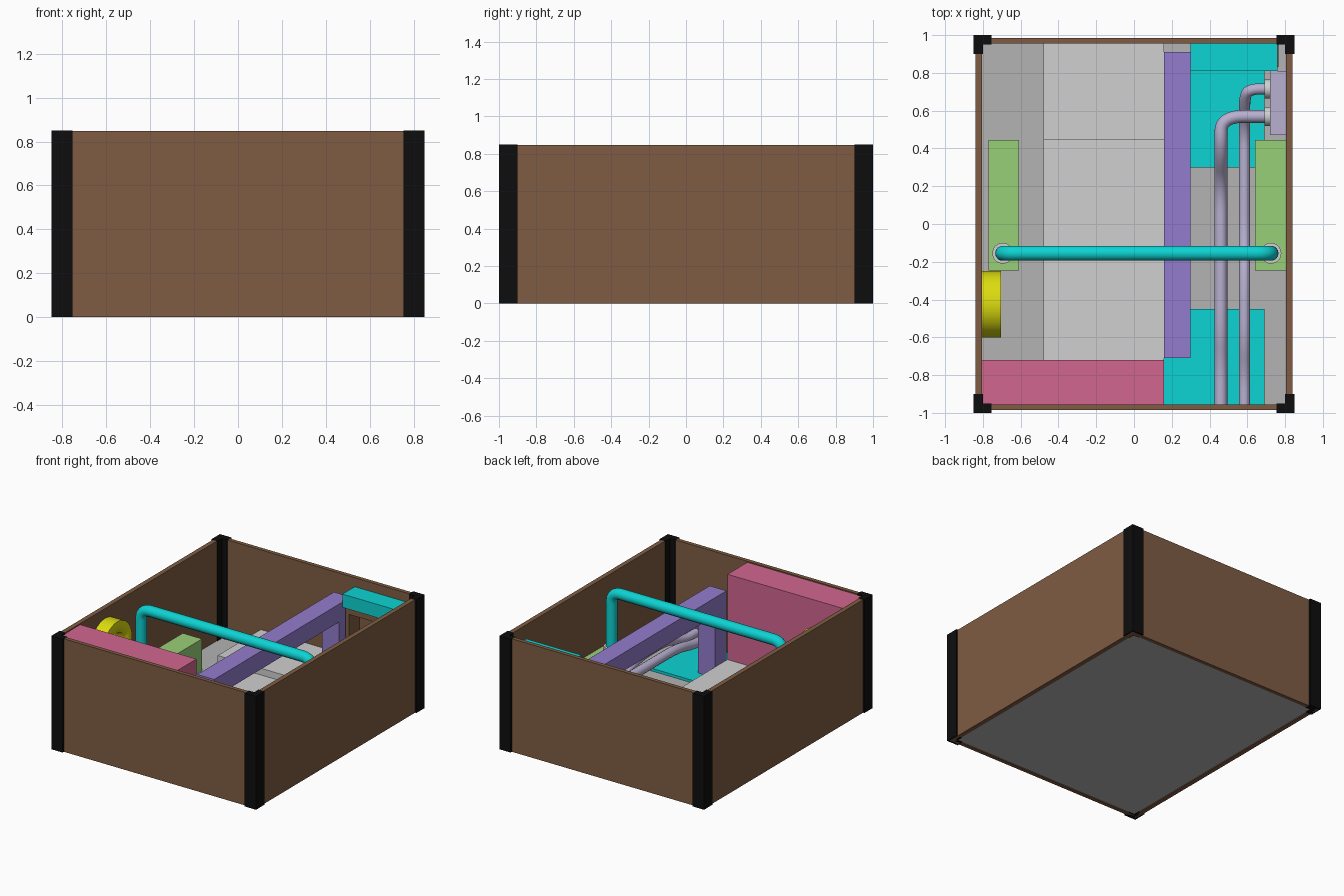
import bpy, bmesh, math
from mathutils import Vector, Matrix

if "Cube" in bpy.data.objects:
    bpy.data.objects.remove(bpy.data.objects["Cube"], do_unlink=True)


def material(name, hex_code):
    rgb = [int(hex_code[i:i + 2], 16) / 255 for i in (0, 2, 4)]
    col = [c / 12.92 if c < 0.04 else ((c + 0.055) / 1.055) ** 2.4 for c in rgb] + [1]
    m = bpy.data.materials.new(name)
    m.use_nodes = True
    m.diffuse_color = col
    m.node_tree.nodes["Principled BSDF"].inputs["Base Color"].default_value = col
    return m


brown = material("brown panel", "7f5c43")
black = material("black corner", "0d0d0d")
pink = material("pink", "d2668f")
purple = material("purple", "937ccd")
green = material("green", "99d078")
cyan = material("cyan", "0dd3d3")
lilac = material("lilac metal", "b8b0d0")
yellow = material("yellow", "dcdc10")
pale = material("pale grey", "d0d0d0")
grey = material("floor grey", "b3b3b3")


def add_mesh(name, bm, mat):
    me = bpy.data.meshes.new(name)
    bm.to_mesh(me)
    bm.free()
    me.materials.append(mat)
    ob = bpy.data.objects.new(name, me)
    bpy.context.collection.objects.link(ob)
    return ob


def smooth(ob):
    bpy.ops.object.select_all(action='DESELECT')
    ob.select_set(True)
    bpy.context.view_layer.objects.active = ob
    bpy.ops.object.shade_smooth_by_angle(angle=math.radians(40))


def box(name, mat, x, y, z):
    """Box from (min, max) pairs."""
    bm = bmesh.new()
    bmesh.ops.create_cube(bm, size=1)
    for v in bm.verts:
        v.co = [p[0] + (c + 0.5) * (p[1] - p[0]) for p, c in zip((x, y, z), v.co)]
    return add_mesh(name, bm, mat)


def cylinder(name, mat, centre, radius, depth, axis='Z'):
    bm = bmesh.new()
    turn = Matrix.Rotation(math.pi / 2, 4, 'Y') if axis == 'X' else Matrix()
    bmesh.ops.create_cone(bm, cap_ends=True, segments=32, radius1=radius, radius2=radius,
                          depth=depth, matrix=Matrix.Translation(centre) @ turn)
    ob = add_mesh(name, bm, mat)
    smooth(ob)
    return ob


def tube(name, mat, points, radius, bend):
    """Round tube along a path whose corners are rounded."""
    pts = [Vector(p) for p in points]
    path = [pts[0]]
    for a, b, c in zip(pts, pts[1:], pts[2:]):
        p = b + (a - b).normalized() * min(bend, (a - b).length * 0.48)
        q = b + (c - b).normalized() * min(bend, (c - b).length * 0.48)
        for i in range(9):
            t = i / 8
            path.append(p * (1 - t) ** 2 + b * 2 * t * (1 - t) + q * t * t)
    path.append(pts[-1])
    cu = bpy.data.curves.new(name, 'CURVE')
    cu.dimensions = '3D'
    cu.bevel_depth = radius
    cu.bevel_resolution = 5
    cu.use_fill_caps = True
    sp = cu.splines.new('POLY')
    sp.points.add(len(path) - 1)
    for s, p in zip(sp.points, path):
        s.co = (*p, 1)
    ob = bpy.data.objects.new(name, cu)
    bpy.context.collection.objects.link(ob)
    bpy.ops.object.select_all(action='DESELECT')
    ob.select_set(True)
    bpy.context.view_layer.objects.active = ob
    bpy.ops.object.convert(target='MESH')
    bpy.context.object.data.materials.clear()
    bpy.context.object.data.materials.append(mat)
    smooth(bpy.context.object)


def span(side, a, b):
    return tuple(sorted((side * a, side * b)))


# Open crate: floor, four walls and L-shaped corner posts
H = 0.85
box("floor", grey, (-.81, .81), (-.96, .96), (.005, .1))
for s, lr, fb in ((-1, "right", "front"), (1, "left", "back")):
    box(lr + "_wall", brown, span(s, .805, .84), (-.985, .985), (0, H - .002))
    box(fb + "_wall", brown, (-.805, .805), span(s, .955, .985), (0, H - .002))
    for t, end in ((-1, "front"), (1, "back")):
        post = f"{end}_{lr}_post"
        box(post + "_side", black, span(s, .8, .85), span(t, .9, 1), (0, H))
        box(post + "_end", black, span(s, .755, .8), span(t, .95, 1), (0, H))

# Floor blocks and the tall front locker
box("front_slab", pale, (-.48, .16), (-.72, .445), (.1, .2))
box("back_slab", pale, (-.48, .16), (.445, .955), (.1, .25))
box("front_locker", pink, (-.81, .16), (-.955, -.72), (.1, .84))
box("front_tray", cyan, (.16, .69), (-.955, -.45), (.1, .12))
box("back_tray", cyan, (.3, .69), (.3, .955), (.1, .12))

# Purple trestle
box("trestle_beam", purple, (.16, .3), (-.71, .91), (.585, .72))
for name, y in (("front", (-.71, -.57)), ("back", (.77, .91))):
    box("trestle_leg_" + name, purple, (.16, .3), y, (.1, .585))

# Back shelf on a brown frame
box("shelf", cyan, (.3, .76), (.81, .955), (.68, .78))
for x in (.31, .735):
    box("shelf_support", brown, (x, x + .03), (.83, .955), (.1, .68))
box("shelf_rail", brown, (.34, .735), (.83, .86), (.63, .68))

# Green side blocks, collars and the hoop that bridges them
box("right_block", green, (-.77, -.61), (-.245, .445), (.1, .34))
box("left_block", green, (.64, .805), (-.245, .445), (.1, .34))
for x in (-.695, .725):
    cylinder("hoop_collar", pale, (x, -.155, .355), .055, .03)
tube("hoop", cyan, [(-.695, -.155, .34), (-.695, -.155, .775),
                    (.725, -.155, .775), (.725, -.155, .34)], .04, .08)

# Yellow reel on the right wall
reel = cylinder("reel", yellow, (-.757, -.425, .6), .175, .105, 'X')
cutter = cylinder("reel_cutter", yellow, (-.757, -.425, .6), .09, .3, 'X')
cutter.hide_render = True
cutter.hide_set(True)
cut = reel.modifiers.new("hole", 'BOOLEAN')
cut.object = cutter
cut.operation = 'DIFFERENCE'
bpy.context.view_layer.objects.active = reel
reel.select_set(True)
bpy.ops.object.modifier_apply(modifier="hole")
bpy.data.objects.remove(cutter, do_unlink=True)

# Manifold and its two pipes
box("manifold", lilac, (.72, .805), (.47, .81), (.25, .56))
for y, z in ((.57, .45), (.715, .38)):
    cylinder("pipe_port", pale, (.705, y, z), .05, .03, 'X')
tube("outer_pipe", lilac, [(.46, -.955, .22), (.46, -.75, .22), (.46, -.55, .27), (.46, .2, .27),
                           (.46, .4, .45), (.46, .57, .45), (.72, .57, .45)], .034, .14)
tube("inner_pipe", lilac, [(.585, -.955, .2), (.585, -.8, .2), (.585, -.6, .27), (.585, -.3, .27),
                           (.585, -.05, .2), (.585, .5, .2), (.585, .69, .36),
                           (.63, .715, .38), (.72, .715, .38)], .03, .1)
